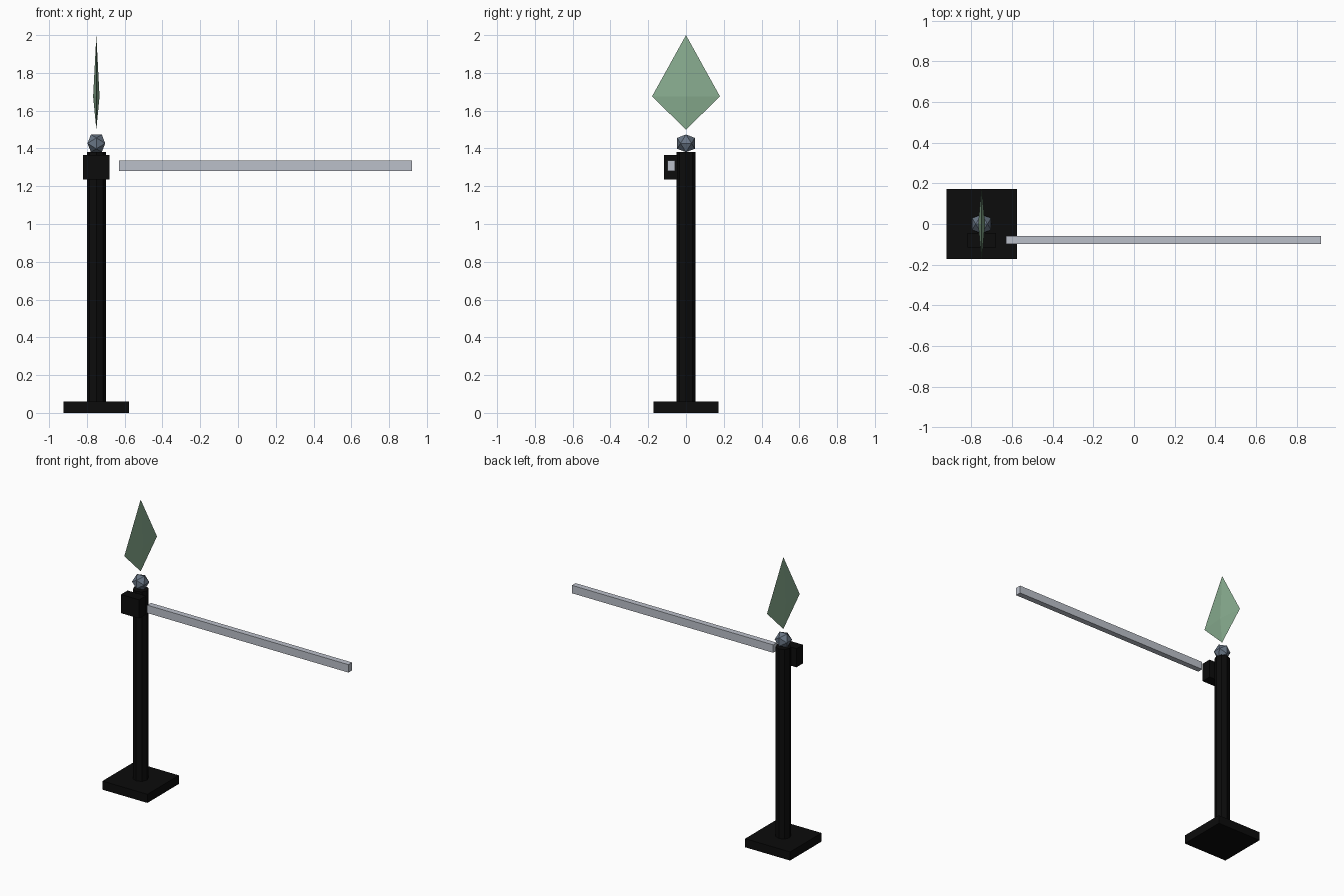
import bpy, bmesh, math

if "Cube" in bpy.data.objects:
    bpy.data.objects.remove(bpy.data.objects["Cube"])


def material(name, rgb):
    m = bpy.data.materials.new(name)
    m.diffuse_color = (*rgb, 1)
    m.use_nodes = True
    m.node_tree.nodes["Principled BSDF"].inputs["Base Color"].default_value = m.diffuse_color
    return m


BLACK = material("black", (0.0035, 0.0035, 0.0035))
SILVER = material("silver", (0.50, 0.53, 0.59))
STEEL = material("steel grey", (0.14, 0.18, 0.235))
GREEN = material("soft green", (0.25, 0.42, 0.28))

POST_X = -0.75


def finish(name, bm, mat):
    bmesh.ops.recalc_face_normals(bm, faces=bm.faces[:])
    mesh = bpy.data.meshes.new(name)
    bm.to_mesh(mesh)
    bm.free()
    mesh.materials.append(mat)
    ob = bpy.data.objects.new(name, mesh)
    bpy.context.collection.objects.link(ob)
    return ob


def box(name, lo, hi, mat):
    bm = bmesh.new()
    bmesh.ops.create_cube(bm, size=1)
    for v in bm.verts:
        v.co = [(a + b) / 2 + c * (b - a) for a, b, c in zip(lo, hi, v.co)]
    return finish(name, bm, mat)


def hull(name, points, centre, mat):
    bm = bmesh.new()
    for p in points:
        bm.verts.new(p)
    bmesh.ops.convex_hull(bm, input=bm.verts[:])
    ob = finish(name, bm, mat)
    ob.location = centre
    return ob


# Base plate
box("base", (POST_X - 0.173, -0.173, 0), (POST_X + 0.173, 0.173, 0.06), BLACK)

# Eight-sided post
bm = bmesh.new()
bmesh.ops.create_cone(bm, cap_ends=True, segments=8, radius1=0.05, radius2=0.05, depth=1.32)
finish("post", bm, BLACK).location = (POST_X, 0, 0.72)

# Pivot housing and the barrier arm
box("pivot_box", (POST_X - 0.07, -0.116, 1.235), (POST_X + 0.07, -0.044, 1.365), BLACK)
box("arm", (-0.63, -0.099, 1.28), (0.92, -0.059, 1.335), SILVER)

# Icosahedral finial, level edge on top running left to right
g = (1 + math.sqrt(5)) / 2
k = 0.055 / math.hypot(1, g)
corners = []
for a in (-1, 1):
    for b in (-g, g):
        corners += [(a * k, 0, b * k), (0, b * k, a * k), (b * k, a * k, 0)]
hull("finial", corners, (POST_X, 0, 1.427), STEEL)

# Thin kite-shaped crystal floating above the finial
kite = [(0, 0, 0.325), (0, 0, -0.175)]
for s in (-1, 1):
    kite += [(0, 0.18 * s, 0), (0.017 * s, 0, 0)]
hull("crystal", kite, (POST_X, 0, 1.675), GREEN)
